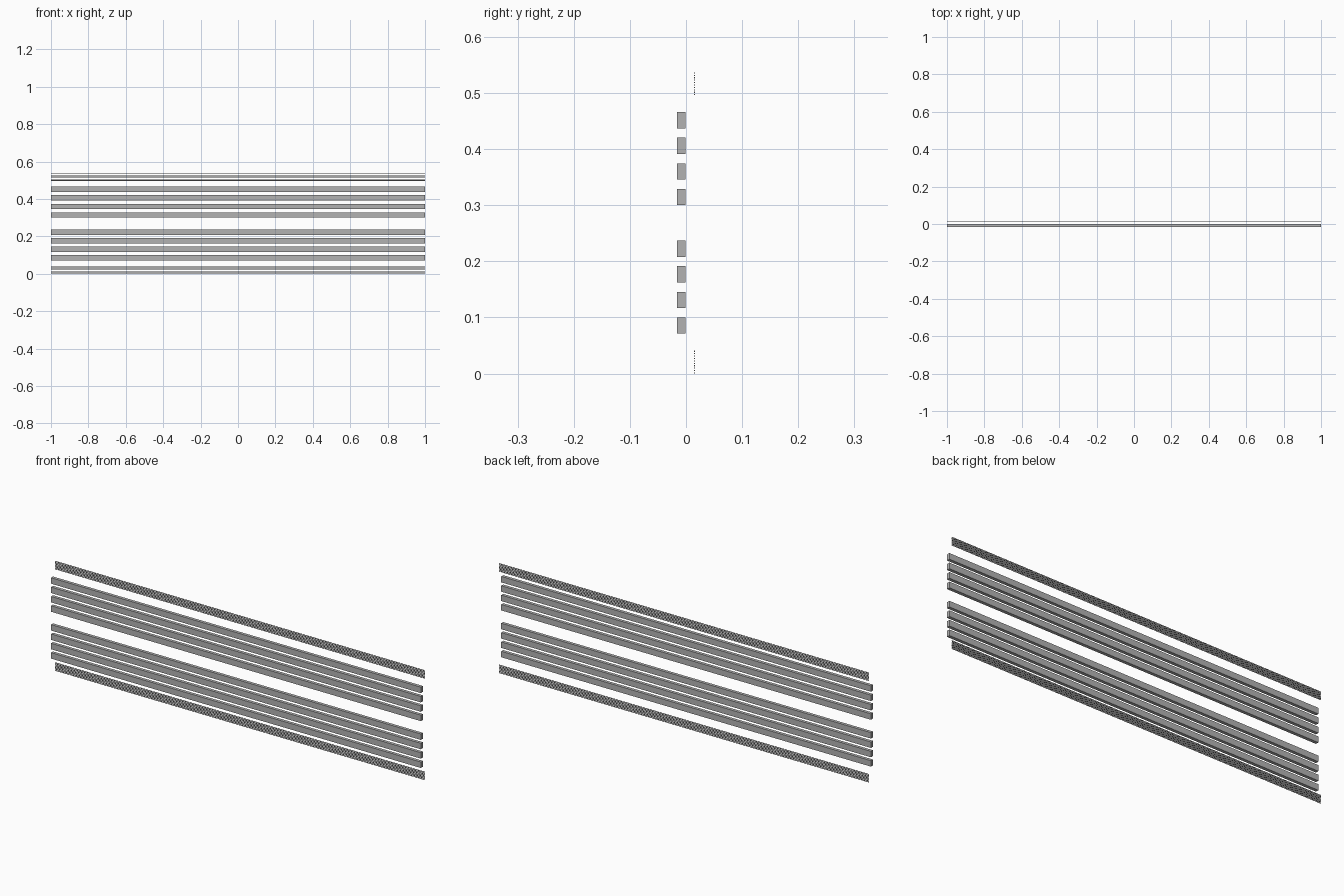
import bpy

default = bpy.data.objects.get("Cube")
if default:
    bpy.data.objects.remove(default, do_unlink=True)

grey = bpy.data.materials.new("plain grey")
grey.use_nodes = True
colour = (0.45, 0.45, 0.45, 1)
grey.diffuse_color = colour
grey.node_tree.nodes["Principled BSDF"].inputs["Base Color"].default_value = colour


def rail(name, y, z, depth, height, count, pitch):
    """Full-length bar with its lower face at z, repeated upward."""
    bpy.ops.mesh.primitive_cube_add(size=1, location=(0, y, z + height / 2))
    ob = bpy.context.object
    ob.name = name
    ob.dimensions = (2, depth, height)
    bpy.ops.object.transform_apply(location=False, rotation=False, scale=True)
    ob.data.materials.append(grey)
    stack = ob.modifiers.new("stack", "ARRAY")
    stack.count = count
    stack.use_relative_offset = False
    stack.use_constant_offset = True
    stack.constant_offset_displace = (0, 0, pitch)


# Two groups of four thick bars at the front
for name, z in (("lower_bars", 0.071), ("upper_bars", 0.3)):
    rail(name, -0.0085, z, 0.0155, 0.029, 4, 0.0457)

# Bands of fine strips at the back, along the bottom and top
for name, z in (("bottom_strips", 0), ("top_strips", 0.496)):
    rail(name, 0.015, z, 0.002, 0.002, 10, 0.0043)
